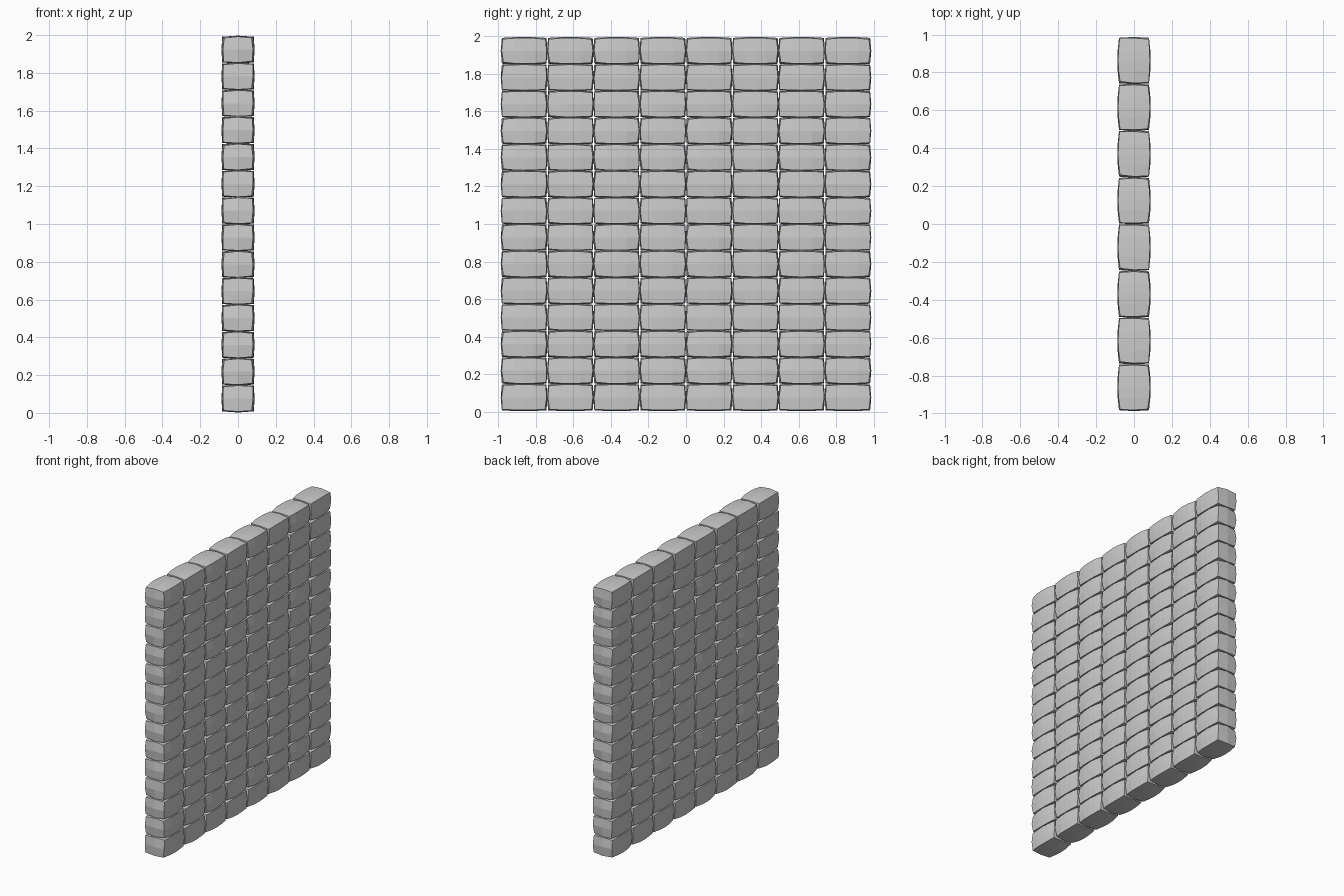
import bpy, bmesh, random
from math import pi

if "Cube" in bpy.data.objects:
    bpy.data.objects.remove(bpy.data.objects["Cube"])

random.seed(4)
COLS, ROWS = 8, 14
PITCH_Y, PITCH_Z = 0.2465, 0.1421
HX, HY, HZ = 0.088, 0.125, 0.074      # half size of one brick at its bulges


def brick_mesh(name):
    """Pillowy, slightly irregular low-poly block."""
    bm = bmesh.new()
    bmesh.ops.create_cube(bm, size=2)
    bmesh.ops.subdivide_edges(bm, edges=bm.edges[:], cuts=1, use_grid_fill=True)
    # extra cross loops along the length
    for y in (-0.45, 0.45):
        geom = bm.verts[:] + bm.edges[:] + bm.faces[:]
        bmesh.ops.bisect_plane(bm, geom=geom, plane_co=(0, y, 0), plane_no=(0, 1, 0))
    for v in bm.verts:
        a, b, c = v.co
        v.co.x = HX * a * (1 - 0.10 * b * b - 0.05 * c * c)
        v.co.y = HY * b * (1 - 0.04 * a * a - 0.05 * c * c)
        v.co.z = HZ * c * (1 - 0.08 * a * a - 0.07 * b * b)
        # worn corners
        if abs(a * b * c) > 0.9:
            v.co.x += random.uniform(-0.004, 0.004)
            v.co.y += random.uniform(-0.004, 0.004)
            v.co.z += random.uniform(-0.002, 0.002)
    bmesh.ops.recalc_face_normals(bm, faces=bm.faces[:])
    me = bpy.data.meshes.new(name)
    bm.to_mesh(me)
    bm.free()
    return me


variants = [brick_mesh(f"brick_{i}") for i in range(4)]

# Wall: straight grid of bricks, alternately turned around
for r in range(ROWS):
    for c in range(COLS):
        ob = bpy.data.objects.new(f"brick_r{r}_c{c}", variants[(r + 2 * c) % 4])
        ob.location = (0, (c - (COLS - 1) / 2) * PITCH_Y, 0.076 + r * PITCH_Z)
        ob.rotation_euler = (0, 0, pi * ((r + c) % 2))
        bpy.context.collection.objects.link(ob)
